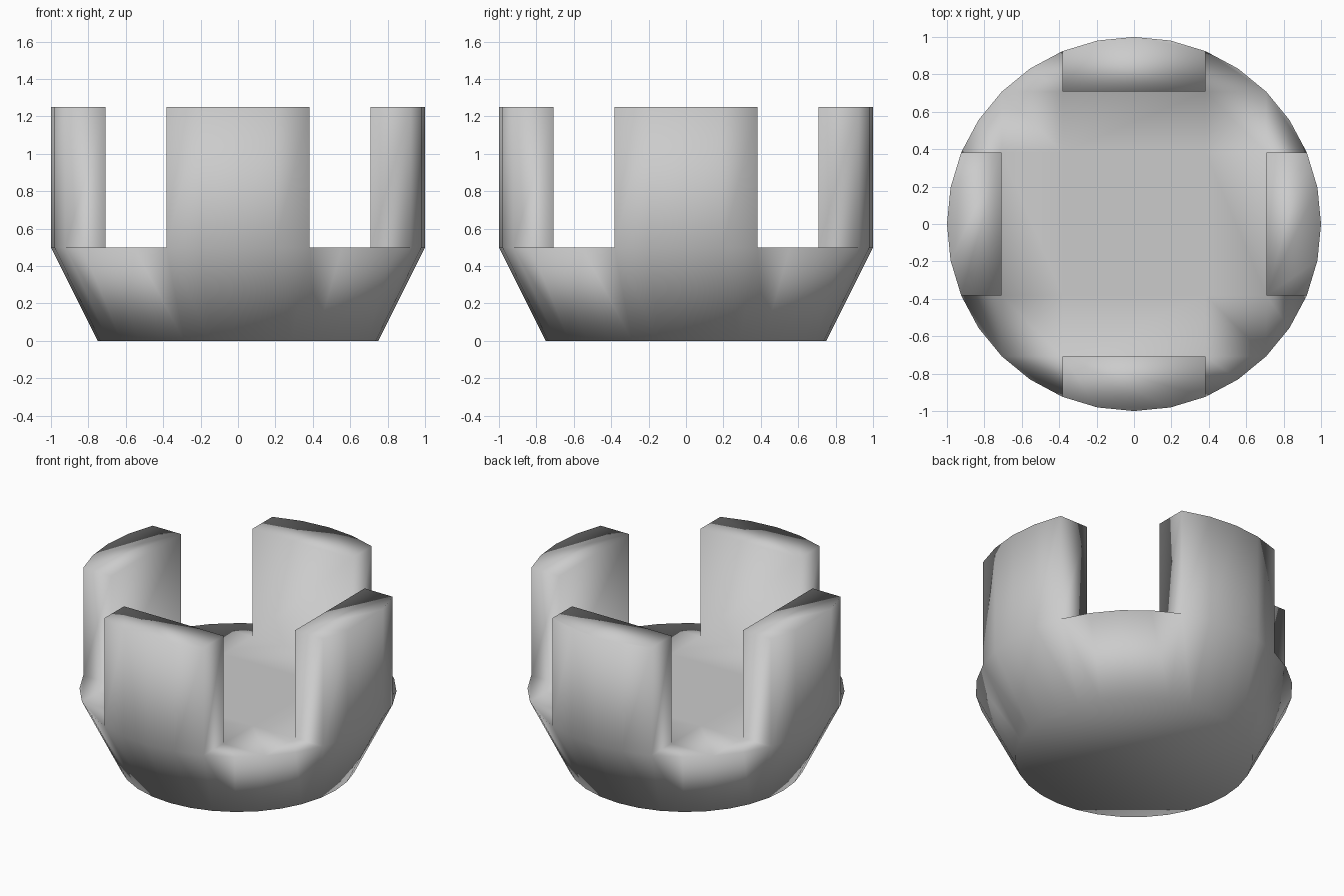
import bpy, bmesh, math
from mathutils import Vector

old = bpy.data.objects.get("Cube")
if old:
    bpy.data.objects.remove(old, do_unlink=True)

SIDES, FOOT_R, RIM_R = 32, 0.75, 1.0
RIM_Z, TOP_Z = 0.5, 1.25
HALF_W = math.sin(math.radians(22.5))   # half width of a prong
INNER = math.cos(math.radians(45))      # distance of a prong's inner wall

grey = bpy.data.materials.new("light grey")
grey.use_nodes = True
colour = (0.6, 0.6, 0.6, 1)
grey.diffuse_color = colour
grey.node_tree.nodes["Principled BSDF"].inputs["Base Color"].default_value = colour

# Tapered base
bm = bmesh.new()
bmesh.ops.create_cone(bm, cap_ends=True, segments=SIDES,
                      radius1=FOOT_R, radius2=RIM_R, depth=RIM_Z)
bmesh.ops.translate(bm, verts=bm.verts, vec=(0, 0, RIM_Z / 2))


def floor_faces():
    return [f for f in bm.faces if f.calc_center_median().z > RIM_Z - 0.001]


# Divide the floor along the prong outlines
for axis in (Vector((1, 0, 0)), Vector((0, 1, 0))):
    for offset in (-INNER, -HALF_W, HALF_W, INNER):
        faces = floor_faces()
        edges = {e for f in faces for e in f.edges}
        verts = {v for f in faces for v in f.verts}
        bmesh.ops.bisect_plane(bm, geom=faces + list(edges) + list(verts),
                               dist=0.0005, plane_co=axis * offset, plane_no=axis)

# Raise the four prongs from the floor
prongs = []
for f in floor_faces():
    c = f.calc_center_median()
    near, far = sorted((abs(c.x), abs(c.y)))
    if near < HALF_W and far > INNER:
        prongs.append(f)
for f in prongs:
    raised = bmesh.ops.extrude_face_region(bm, geom=[f])["geom"]
    bmesh.ops.translate(bm, vec=(0, 0, TOP_Z - RIM_Z),
                        verts=[g for g in raised if isinstance(g, bmesh.types.BMVert)])
bmesh.ops.delete(bm, geom=[f for f in prongs if f.is_valid], context='FACES_ONLY')

# Clean up and smooth
bmesh.ops.remove_doubles(bm, verts=bm.verts, dist=0.0005)
bmesh.ops.recalc_face_normals(bm, faces=bm.faces)
for f in bm.faces:
    f.smooth = True

mesh = bpy.data.meshes.new("pronged_cup")
bm.to_mesh(mesh)
bm.free()
mesh.materials.append(grey)
cup = bpy.data.objects.new("pronged_cup", mesh)
bpy.context.collection.objects.link(cup)
